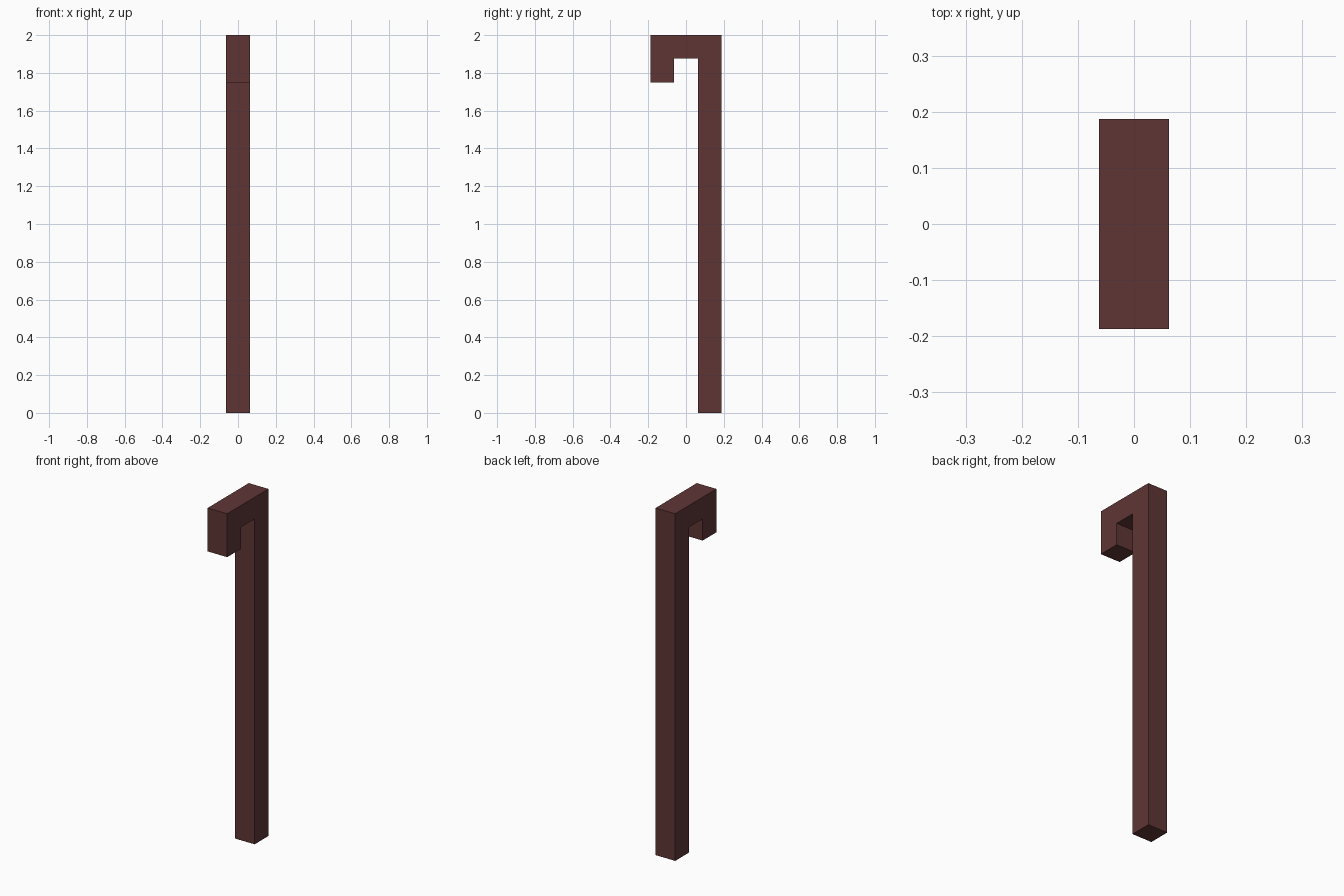
import bpy
import bmesh

cube = bpy.data.objects.get("Cube")
if cube:
    bpy.data.objects.remove(cube, do_unlink=True)

# Dark reddish brown wood
wood = bpy.data.materials.new("dark_brown")
wood.use_nodes = True
colour = (0.115, 0.036, 0.036, 1.0)
wood.diffuse_color = colour
wood.node_tree.nodes["Principled BSDF"].inputs["Base Color"].default_value = colour

# Square bar thickness and side outline (y, z) of the hooked cane
T = 0.125
BACK, FRONT, TOP = 1.5 * T, -1.5 * T, 2.0
outline = [
    (BACK, 0), (BACK, TOP), (FRONT, TOP), (FRONT, TOP - 2 * T),
    (FRONT + T, TOP - 2 * T), (FRONT + T, TOP - T),
    (BACK - T, TOP - T), (BACK - T, 0),
]

# Extrude the outline across the width
bm = bmesh.new()
side = bm.faces.new([bm.verts.new((-T / 2, y, z)) for y, z in outline])
ext = bmesh.ops.extrude_face_region(bm, geom=[side])
moved = [v for v in ext["geom"] if isinstance(v, bmesh.types.BMVert)]
bmesh.ops.translate(bm, vec=(T, 0, 0), verts=moved)
bmesh.ops.recalc_face_normals(bm, faces=bm.faces[:])

mesh = bpy.data.meshes.new("hooked_cane")
bm.to_mesh(mesh)
bm.free()
mesh.materials.append(wood)
cane = bpy.data.objects.new("hooked_cane", mesh)
bpy.context.collection.objects.link(cane)
